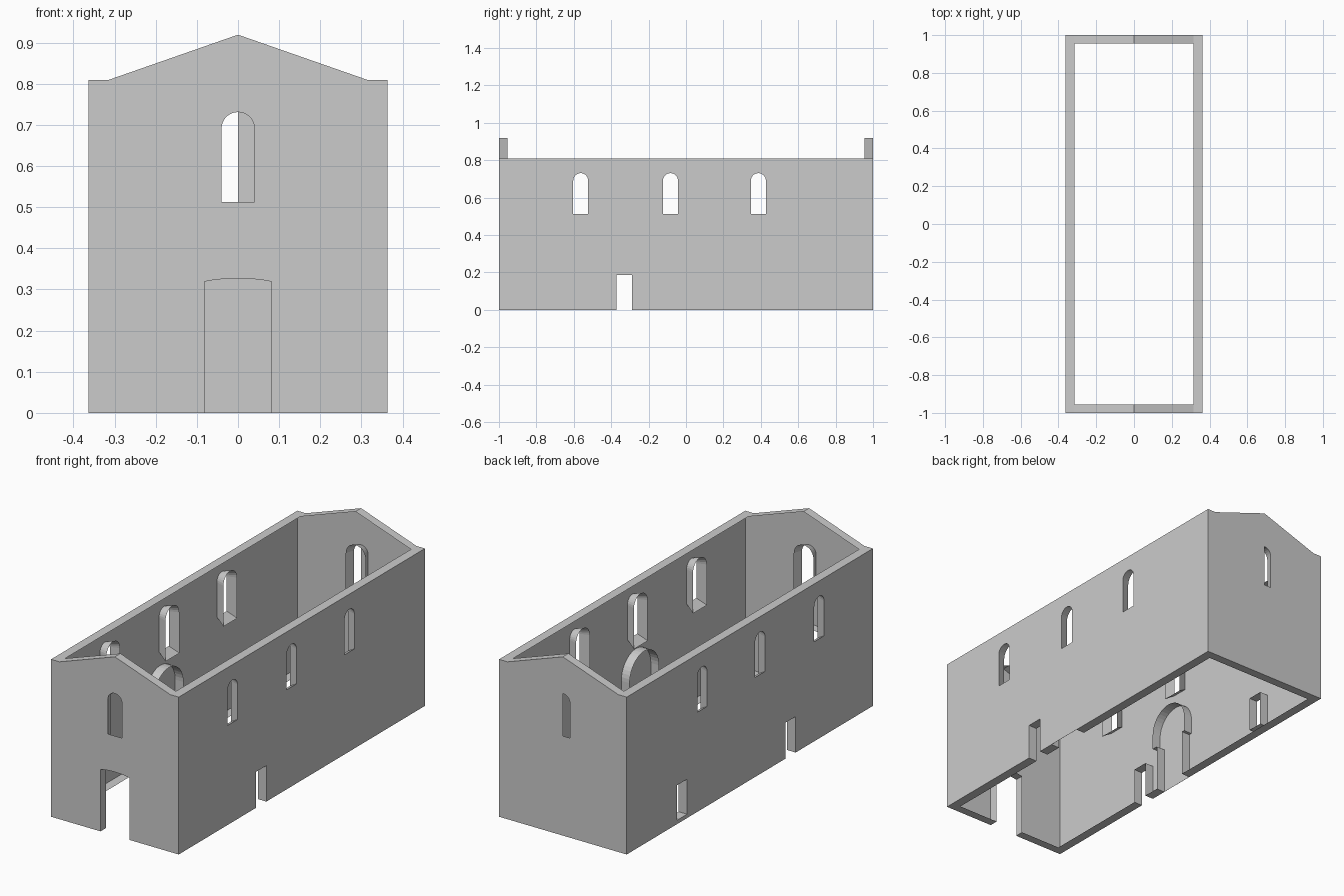
import bpy, bmesh, math

if "Cube" in bpy.data.objects:
    bpy.data.objects.remove(bpy.data.objects["Cube"])

HX, HY, H = 0.363, 1.0, 0.809       # outer half width, half length, eaves height
IX, IY = 0.315, 0.955               # inner half width, half length
BACK = 0.3625                       # niche depth, just inside the outer skin


def arch(half, bottom, spring, rise, c=0.0, n=14):
    """Arched opening outline as (along, z) points."""
    pts = [(c - half, bottom), (c + half, bottom)]
    for i in range(n + 1):
        a = math.pi * i / n
        pts.append((c + half * math.cos(a), spring + rise * math.sin(a)))
    return pts


def segment_arch(half, bottom, spring, rise, n=8):
    pts = [(-half, bottom), (half, bottom)]
    for i in range(n + 1):
        t = 1 - 2 * i / n
        pts.append((half * t, spring + rise * (1 - t * t)))
    return pts


def rect(a, b, z0, z1):
    return [(a, z0), (b, z0), (b, z1), (a, z1)]


def loft(name, p0, d0, p1, d1, axis, sign):
    """Solid between outline p0 at depth d0 and outline p1 at depth d1."""
    bm = bmesh.new()
    rings = []
    for pts, d in ((p0, d0), (p1, d1)):
        rings.append([bm.verts.new((sign * d, u, z) if axis == 'x' else (u, sign * d, z))
                      for u, z in pts])
    a, b = rings
    n = len(a)
    bm.faces.new(a)
    bm.faces.new(b[::-1])
    for i in range(n):
        bm.faces.new((a[i], b[i], b[(i + 1) % n], a[(i + 1) % n]))
    bmesh.ops.recalc_face_normals(bm, faces=bm.faces)
    me = bpy.data.meshes.new(name)
    bm.to_mesh(me)
    bm.free()
    ob = bpy.data.objects.new(name, me)
    bpy.context.collection.objects.link(ob)
    return ob


def mix(p, q, t):
    return [(a + (c - a) * t, b + (d - b) * t) for (a, b), (c, d) in zip(p, q)]


cutters = []


def cut(p0, d0, p1, d1, axis, sign):
    ob = loft("cutter", p0, d0, p1, d1, axis, sign)
    ob.hide_render = True
    cutters.append(ob)


def window(c, axis, sign):
    """Slightly splayed arched window with a sill sloping inwards."""
    outer_d, inner_d = (HX, IX) if axis == 'x' else (HY, IY)
    out = arch(0.04, 0.512, 0.691, 0.04, c)
    inn = arch(0.056, 0.482, 0.691, 0.056, c)
    e = 0.2
    th = outer_d - inner_d
    cut(mix(out, inn, -e), outer_d + e * th, mix(out, inn, 1 + e), inner_d - e * th, axis, sign)


# gabled block, hollowed into an open shell
gable = [(-HX, 0), (HX, 0), (HX, H), (IX, H), (0, 0.919), (-IX, H), (-HX, H)]
walls = loft("chapel_walls", gable, -HY, gable, HY, 'y', 1)
room = rect(-IX, IX, -0.5, 1.5)
cut(room, -IY, room, IY, 'y', 1)

# windows
for s in (-1, 1):
    window(0, 'y', s)
    for c in (-0.563, -0.083, 0.387):
        window(c, 'x', s)

# front door
door = segment_arch(0.082, -0.1, 0.319, 0.008)
cut(door, 0.93, door, 1.05, 'y', -1)

# side doors and arched inner niches
side_door = rect(-0.372, -0.288, -0.1, 0.185)
niche = [(-0.2, -0.1), (-0.008, -0.1), (-0.008, 0.24)] \
    + arch(0.12, 0.24, 0.32, 0.12, -0.112, 20)[1:] \
    + [(-0.232, 0.24), (-0.2, 0.24)]
for s in (-1, 1):
    cut(side_door, 0.29, side_door, 0.4, 'x', s)
    cut(niche, 0.28, niche, BACK, 'x', s)

# low hatch in the left wall
hatch = rect(0.51, 0.592, 0.02, 0.2)
cut(hatch, 0.29, hatch, 0.4, 'x', -1)

for c in cutters:
    m = walls.modifiers.new("cut", 'BOOLEAN')
    m.operation = 'DIFFERENCE'
    m.solver = 'EXACT'
    m.object = c
dg = bpy.context.evaluated_depsgraph_get()
mesh = bpy.data.meshes.new_from_object(walls.evaluated_get(dg))
walls.modifiers.clear()
walls.data = mesh
for c in cutters:
    bpy.data.objects.remove(c)

# the inside has no lining: drop inner wall faces and niche backs
bm = bmesh.new()
bm.from_mesh(mesh)


def on_plane(f, i, d):
    return all(abs(abs(v.co[i]) - d) < 1e-4 for v in f.verts) and abs(f.normal[i]) > 0.99


bmesh.ops.delete(bm, geom=[f for f in bm.faces if on_plane(f, 0, IX) or on_plane(f, 1, IY)
                           or on_plane(f, 0, BACK)], context='FACES')
bm.to_mesh(mesh)
bm.free()

# thin sheet closing half of the rear window
half = [(0, 0.512)] + [p for p in arch(0.04, 0.512, 0.691, 0.04)[1:] if p[0] > -1e-6]
panel = bpy.data.meshes.new("rear_window_panel")
panel.from_pydata([(x, HY, z) for x, z in half], [], [list(range(len(half)))[::-1]])
bpy.context.collection.objects.link(bpy.data.objects.new("rear_window_panel", panel))
